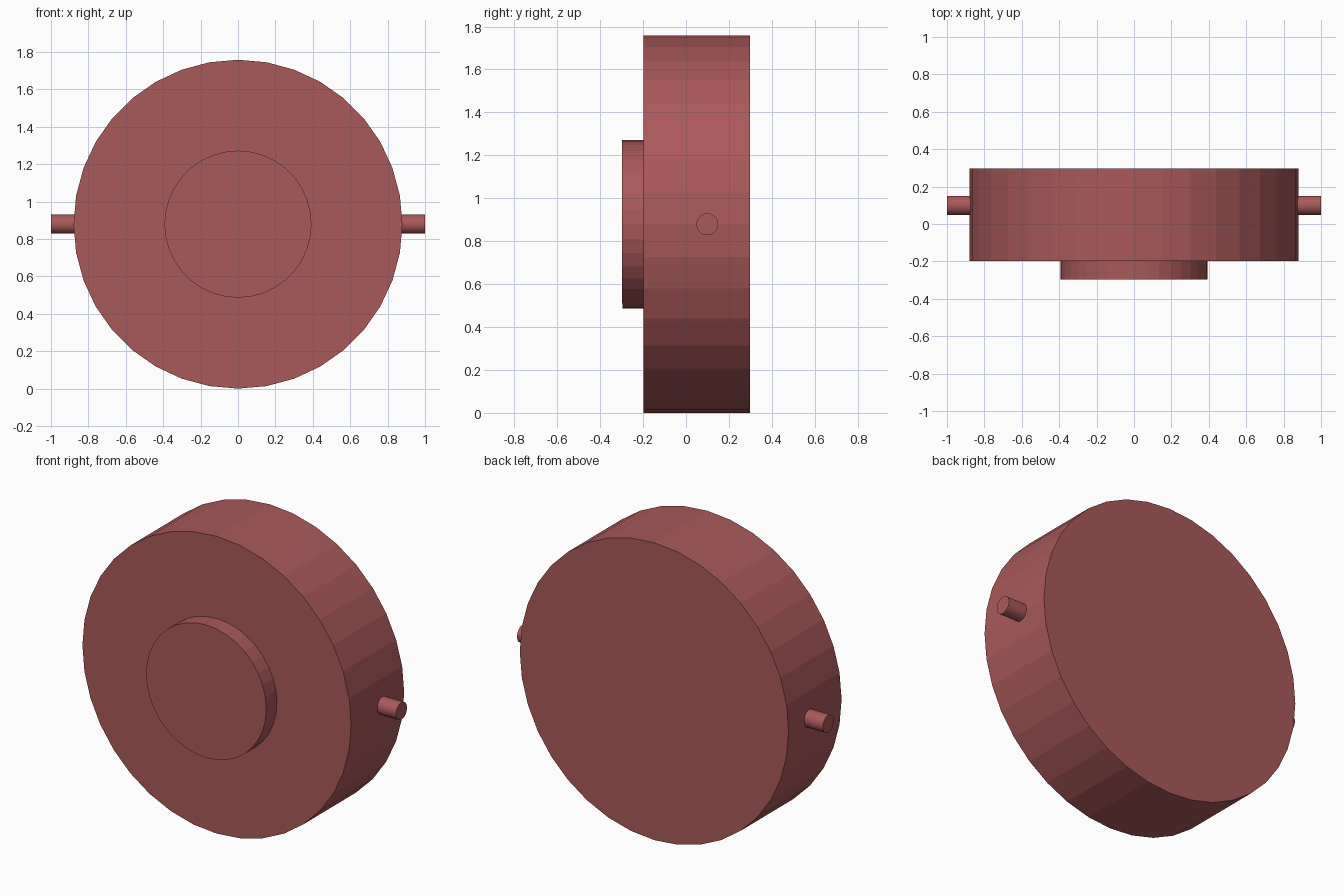
import bpy
from math import pi
from mathutils import Vector

cube = bpy.data.objects.get("Cube")
if cube:
    bpy.data.objects.remove(cube, do_unlink=True)

# Single dusty red colour
red = bpy.data.materials.new("dusty_red")
red.use_nodes = True
red.diffuse_color = (0.4, 0.1, 0.1, 1)
red.node_tree.nodes["Principled BSDF"].inputs["Base Color"].default_value = red.diffuse_color

CENTRE_Z = 0.879
SIDES = 36


def cylinder(name, radius, start, end, rotation):
    """Flat-shaded cylinder between two points."""
    start, end = Vector(start), Vector(end)
    bpy.ops.mesh.primitive_cylinder_add(
        vertices=SIDES, radius=radius, depth=(end - start).length,
        location=(start + end) / 2, rotation=rotation)
    obj = bpy.context.object
    obj.name = obj.data.name = name
    obj.data.materials.append(red)
    return obj


# Drum and raised front disc, both along the y axis
along_y = (pi / 2, 0, 0)
cylinder("drum", 0.879, (0, -0.198, CENTRE_Z), (0, 0.297, CENTRE_Z), along_y)
cylinder("front_disc", 0.393, (0, -0.297, CENTRE_Z), (0, -0.19, CENTRE_Z), along_y)

# Side pins, rooted inside the drum
for side, sign in (("left", 1), ("right", -1)):
    cylinder(side + "_pin", 0.051, (sign * 0.8, 0.099, CENTRE_Z),
             (sign, 0.099, CENTRE_Z), (0, pi / 2, 0))
